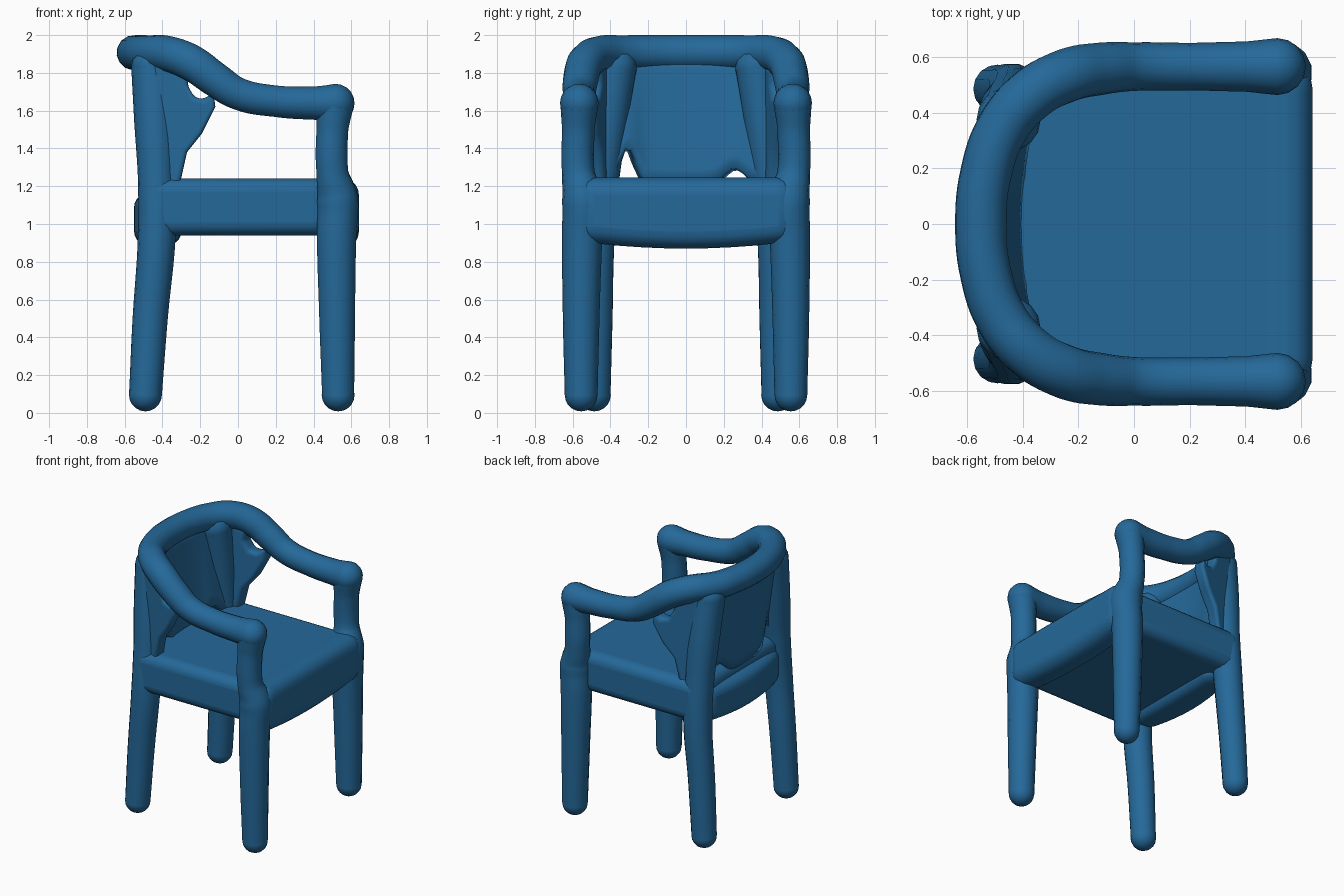
import bpy, bmesh, math
from mathutils import Vector

old = bpy.data.objects.get("Cube")
if old:
    bpy.data.objects.remove(old, do_unlink=True)

blue = bpy.data.materials.new("chair blue")
COLOR = (0.018, 0.14, 0.32, 1)
blue.diffuse_color = COLOR
blue.use_nodes = True
bsdf = blue.node_tree.nodes["Principled BSDF"]
bsdf.inputs["Base Color"].default_value = COLOR
bsdf.inputs["Roughness"].default_value = 0.6


def finish(obj, bevel=0, angle=50):
    """Give an object its colour, rounded edges and smooth shading."""
    obj.data.materials.append(blue)
    bpy.ops.object.select_all(action='DESELECT')
    obj.select_set(True)
    bpy.context.view_layer.objects.active = obj
    if bevel:
        mod = obj.modifiers.new("rounding", 'BEVEL')
        mod.width, mod.segments = bevel, 5
        mod.limit_method, mod.angle_limit = 'ANGLE', math.radians(40)
    bpy.ops.object.shade_smooth_by_angle(angle=math.radians(angle))
    return obj


def from_bmesh(name, bm, bevel=0):
    bmesh.ops.recalc_face_normals(bm, faces=bm.faces[:])
    mesh = bpy.data.meshes.new(name)
    bm.to_mesh(mesh)
    bm.free()
    obj = bpy.data.objects.new(name, mesh)
    bpy.context.collection.objects.link(obj)
    return finish(obj, bevel)


def tube(name, path):
    """Smooth tube through (x, y, z, radius) points with round ends."""
    curve = bpy.data.curves.new(name, 'CURVE')
    curve.dimensions = '3D'
    curve.bevel_depth, curve.bevel_resolution, curve.resolution_u = 1, 5, 6
    spline = curve.splines.new('BEZIER')
    spline.bezier_points.add(len(path) - 1)
    for p, (x, y, z, r) in zip(spline.bezier_points, path):
        p.co, p.radius = (x, y, z), r
        p.handle_left_type = p.handle_right_type = 'AUTO'
    obj = bpy.data.objects.new(name, curve)
    bpy.context.collection.objects.link(obj)
    bpy.context.view_layer.update()
    mesh = bpy.data.meshes.new_from_object(
        obj.evaluated_get(bpy.context.evaluated_depsgraph_get()))
    bpy.data.objects.remove(obj, do_unlink=True)
    bm = bmesh.new()
    bm.from_mesh(mesh)
    for x, y, z, r in (path[0], path[-1]):
        ball = bmesh.ops.create_uvsphere(bm, u_segments=16, v_segments=10, radius=r)
        bmesh.ops.translate(bm, verts=ball["verts"], vec=(x, y, z))
    return from_bmesh(name, bm)


def box(name, lo, hi, bevel, sag=0, bow=0, cuts=0):
    """Rounded box; sag lowers its underside and bow pushes it out mid-span."""
    bm = bmesh.new()
    bmesh.ops.create_cube(bm, size=1)
    lo, hi = Vector(lo), Vector(hi)
    if cuts:
        along = [e for e in bm.edges
                 if abs(e.verts[0].co.y - e.verts[1].co.y) > 0.5]
        bmesh.ops.subdivide_edges(bm, edges=along, cuts=cuts)
    for v in bm.verts:
        hump = 1 - (2 * v.co.y) ** 2
        low, outer = v.co.z < 0, v.co.x < 0
        v.co = Vector((l + (c + 0.5) * (h - l) for l, h, c in zip(lo, hi, v.co)))
        v.co.z -= sag * hump * low
        v.co.x -= bow * hump * outer
    return from_bmesh(name, bm, bevel)


# Seat, with front and back aprons
box("seat", (-0.48, -0.56, 0.94), (0.58, 0.56, 1.24), 0.07)
box("front_apron", (0.42, -0.58, 0.91), (0.64, 0.58, 1.245), 0.09, sag=0.04, cuts=9)
box("back_apron", (-0.49, -0.43, 0.9), (-0.3, 0.43, 1.16), 0.07,
    sag=0.01, bow=0.06, cuts=9)

# Legs run on upward as the posts that carry the arms
front_leg = [(0.53, 0.555, 0.095, 0.087), (0.525, 0.555, 0.5, 0.097),
             (0.522, 0.55, 0.94, 0.107), (0.527, 0.545, 1.13, 0.112),
             (0.5, 0.57, 1.27, 0.086), (0.5, 0.57, 1.5, 0.086),
             (0.515, 0.565, 1.635, 0.1)]
back_leg = [(-0.49, 0.485, 0.095, 0.087), (-0.465, 0.48, 0.5, 0.093),
            (-0.43, 0.475, 0.94, 0.1), (-0.43, 0.45, 1.25, 0.1),
            (-0.44, 0.415, 1.55, 0.11), (-0.45, 0.375, 1.83, 0.115)]

# Webs that brace each arm against its back post
web_outline = [(-0.45, 1.2), (-0.31, 1.2), (-0.27, 1.38), (-0.19, 1.48),
               (-0.12, 1.62), (-0.13, 1.7), (-0.18, 1.66), (-0.23, 1.67),
               (-0.27, 1.74), (-0.25, 1.82), (-0.45, 1.86)]

for side, sign in (("left", 1), ("right", -1)):
    for name, path in (("front_leg", front_leg), ("back_leg", back_leg)):
        tube(f"{name}_{side}", [(x, sign * y, z, r) for x, y, z, r in path])
    bm = bmesh.new()
    face = bm.faces.new([bm.verts.new((x, sign * (0.39 + 0.28 * (x + 0.45)), z))
                         for x, z in web_outline])
    out = bmesh.ops.extrude_face_region(bm, geom=[face])
    bmesh.ops.translate(bm, vec=(0, sign * 0.1, 0),
                        verts=[g for g in out["geom"] if isinstance(g, bmesh.types.BMVert)])
    from_bmesh(f"arm_web_{side}", bm, 0.04)

# One continuous rail forms both arms and the top of the back
half = [(0.515, 0.565, 1.64, 0.102), (0.4, 0.565, 1.64, 0.09),
        (0.2, 0.565, 1.65, 0.085), (0.0, 0.565, 1.69, 0.087),
        (-0.12, 0.557, 1.765, 0.094), (-0.25, 0.53, 1.855, 0.098),
        (-0.375, 0.46, 1.9, 0.096), (-0.475, 0.34, 1.905, 0.094),
        (-0.532, 0.18, 1.907, 0.093)]
tube("arm_rail", half + [(-0.55, 0, 1.907, 0.093)]
     + [(x, -y, z, r) for x, y, z, r in reversed(half)])

# Curved back panel with a notched lower edge
bm = bmesh.new()
COLS, ROWS = 32, 8
rows = []
for i in range(COLS + 1):
    y = -0.43 + 0.86 * i / COLS
    bottom = (1.2 + 0.2 * math.exp(-((y + 0.31) / 0.06) ** 2)
              + 0.09 * math.exp(-((y - 0.26) / 0.08) ** 2))
    column = []
    for j in range(ROWS + 1):
        t = j / ROWS
        x = -0.44 - 0.09 * t + 0.3 * y * y
        column.append(bm.verts.new((x, y, bottom + (1.9 - bottom) * t)))
    rows.append(column)
for a, b in zip(rows, rows[1:]):
    for j in range(ROWS):
        bm.faces.new((a[j], b[j], b[j + 1], a[j + 1]))
panel = from_bmesh("back_panel", bm)
solid = panel.modifiers.new("thickness", 'SOLIDIFY')
solid.thickness, solid.offset = 0.08, 0
